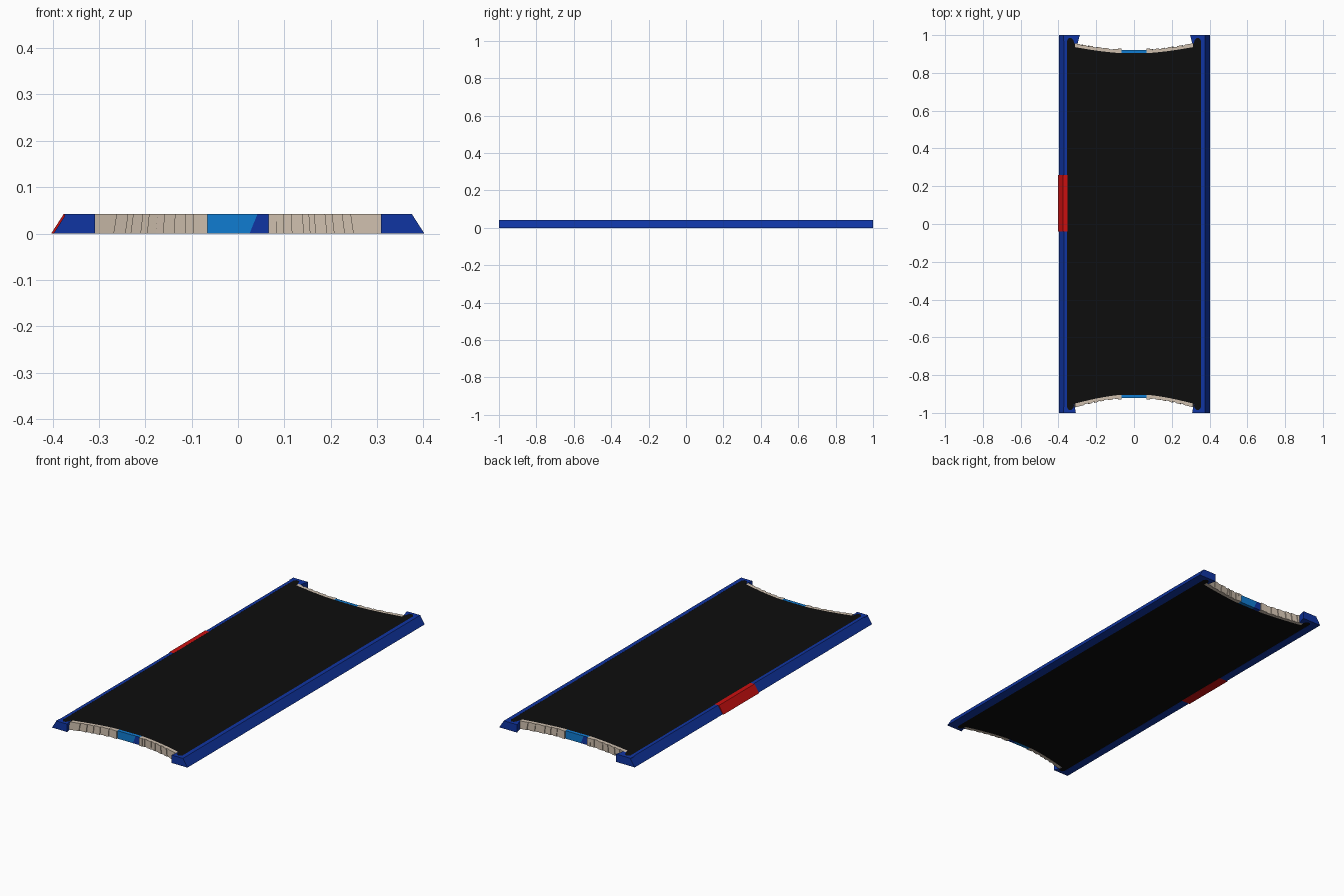
import bpy, bmesh, random

if "Cube" in bpy.data.objects:
    bpy.data.objects.remove(bpy.data.objects["Cube"])
random.seed(4)
H = 0.042


def material(name, rgb):
    m = bpy.data.materials.new(name)
    m.diffuse_color = (*rgb, 1)
    m.use_nodes = True
    m.node_tree.nodes["Principled BSDF"].inputs["Base Color"].default_value = m.diffuse_color
    return m


BLUE = material("deep blue", (0.005, 0.035, 0.36))
SKY = material("sky blue", (0.005, 0.2, 0.64))
RED = material("red", (0.6, 0.005, 0.005))
BLACK = material("black", (0.004, 0.004, 0.004))
STONE = material("beige", (0.62, 0.52, 0.42))


def loft(name, low, high, mats, pick=None):
    """Solid between two matching loops of 3D points."""
    bm = bmesh.new()
    a = [bm.verts.new(p) for p in low]
    b = [bm.verts.new(p) for p in high]
    n = len(a)
    bm.faces.new(a[::-1])
    bm.faces.new(b)
    for i in range(n):
        j = (i + 1) % n
        bm.faces.new((a[i], a[j], b[j], b[i]))
    bmesh.ops.recalc_face_normals(bm, faces=bm.faces)
    me = bpy.data.meshes.new(name)
    bm.to_mesh(me)
    bm.free()
    for m in mats:
        me.materials.append(m)
    ob = bpy.data.objects.new(name, me)
    bpy.context.collection.objects.link(ob)
    return ob


def prism(name, pts, z0, z1, mat):
    return loft(name, [(x, y, z0) for x, y in pts], [(x, y, z1) for x, y in pts], [mat])


def rail(name, side, y0, y1, foot, inner, top, mat):
    prof = [(foot, 0), (foot - 0.027, top), (inner, top), (inner, 0)]
    loft(name, [(side * x, y0, z) for x, z in prof],
         [(side * x, y1, z) for x, z in prof], [mat])


def edge(x, end):
    """Inner line of the bowed end wall; the front end bows a little more."""
    t = max(0, (abs(x) - 0.07) / 0.24)
    return 0.907 + (0.031 if end > 0 else 0.045) * t ** 1.4


# side rails and the red section on the left one
rail("right_rail", 1, -1, 1, 0.402, 0.354, H, BLUE)
rail("left_rail_front", -1, -1, -0.04, 0.398, 0.354, H, BLUE)
rail("left_rail_back", -1, 0.26, 1, 0.398, 0.354, H, BLUE)
rail("red_rail_section", -1, -0.04, 0.26, 0.403, 0.352, H, RED)

# black deck with bowed ends and small corner tabs
outline = []
for end in (1, -1):
    half = [(i * 0.03, edge(i * 0.03, end)) for i in range(11)]
    half += [(0.316, 0.955), (0.322, 0.976), (0.332, 0.984), (0.345, 0.984), (0.355, 0.97)]
    full = [(-x, y) for x, y in half[:0:-1]] + half
    outline += [(end * x, end * y) for x, y in full]
prism("deck", outline, 0.0006, H - 0.0004, BLACK)

# blue corner hooks
for sx in (-1, 1):
    for sy in (-1, 1):
        tip = 0.287 if (sx, sy) == (-1, 1) else 0.297 if sy > 0 else 0.308
        hook = [(0.374, 1), (tip, 1), (tip + 0.012, 0.955), (0.316, 0.955),
                (0.322, 0.976), (0.332, 0.984), (0.345, 0.984), (0.355, 0.97), (0.374, 0.97)]
        prism("corner_hook", [(sx * x, sy * y) for x, y in hook], 0, H, BLUE)

# ribbed beige end walls: neighbouring ribs step in and out and lean outwards
for end in (1, -1):
    for side in (1, -1):
        cuts = [0.066, 0.083]
        while cuts[-1] < 0.285:
            cuts.append(cuts[-1] + random.uniform(0.012, 0.028))
        cuts[-1] = 0.312
        for i, (x0, x1) in enumerate(zip(cuts, cuts[1:])):
            out = 0.021 if i == 0 else 0.0135 + 0.004 * (i % 2) + random.uniform(0, 0.001)
            loops = []
            for z, lean in ((0, 0.035), (H, 0)):
                a, b = x0 + lean * (x0 - 0.066), x1 + lean * (x1 - 0.066)
                loops.append([(side * x, end * (edge(x, end) + o), z) for x, o in
                              ((a, -0.002), (b, -0.002), (b, out), (a, out))])
            loft("wall_rib", *loops, [STONE])

    # centre panel: sky blue with a leaning deep blue portion
    def bar(name, l0, l1, r0, r1, mat):
        loft(name, *[[(-end * x, end * y, z) for x, y in
                      ((l, 0.905), (r, 0.905), (r, 0.922), (l, 0.922))]
                     for z, l, r in ((0, l0, r0), (H, l1, r1))], [mat])
    bar("centre_panel", -0.067, -0.067, 0.025, 0.042, SKY)
    bar("centre_panel_dark", 0.025, 0.042, 0.067, 0.067, BLUE)
    # sky blue cap over the dark portion, as seen from above
    prism("centre_panel_cap", [(-end * x, end * y) for x, y in
          ((0.03, 0.905), (0.066, 0.905), (0.066, 0.9215), (0.03, 0.9215))], H - 0.0005, H + 0.0004, SKY)
